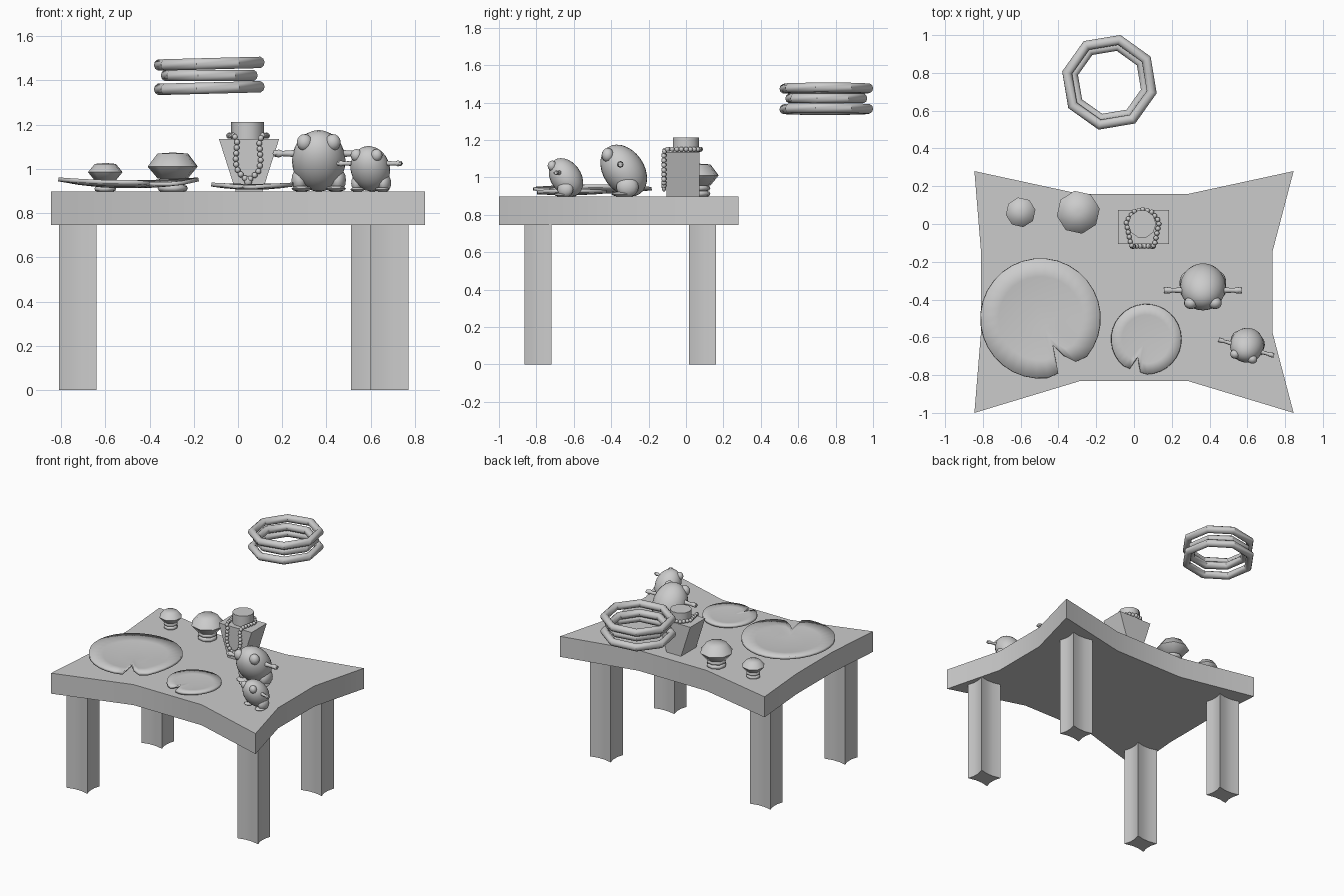
import bpy, bmesh
from math import sin, cos, pi, radians, exp
from mathutils import Matrix, Vector

if "Cube" in bpy.data.objects:
    bpy.data.objects.remove(bpy.data.objects["Cube"])


def finish(bm, name, angle=40):
    bmesh.ops.recalc_face_normals(bm, faces=bm.faces)
    me = bpy.data.meshes.new(name)
    bm.to_mesh(me)
    bm.free()
    ob = bpy.data.objects.new(name, me)
    bpy.context.collection.objects.link(ob)
    bpy.ops.object.select_all(action='DESELECT')
    ob.select_set(True)
    bpy.context.view_layer.objects.active = ob
    bpy.ops.object.shade_smooth_by_angle(angle=radians(angle))
    return ob


def loft(bm, loops, cap=True, closed=False):
    """Skin a list of equal-length vertex loops."""
    rows = [[bm.verts.new(p) for p in lp] for lp in loops]
    n = len(rows[0])
    pairs = list(zip(rows, rows[1:])) + ([(rows[-1], rows[0])] if closed else [])
    for a, b in pairs:
        for i in range(n):
            j = (i + 1) % n
            bm.faces.new((a[i], a[j], b[j], b[i]))
    if cap and not closed:
        bm.faces.new(rows[0])
        bm.faces.new(rows[-1])


def ellipsoid(bm, loc, size, rot=0, seg=16, rings=10, world=Matrix()):
    m = (world @ Matrix.Translation(loc) @ Matrix.Rotation(rot, 4, 'X')
         @ Matrix.Diagonal((*size, 1)))
    bmesh.ops.create_uvsphere(bm, u_segments=seg, v_segments=rings, radius=1, matrix=m)


def pinched(x0, x1, y0, y1, left, right, front, back):
    """Rectangle with inset middle edges: corners stick out."""
    ax, bx = x0 + (x1 - x0) / 3, x1 - (x1 - x0) / 3
    ay, by = y0 + (y1 - y0) / 3, y1 - (y1 - y0) / 3
    return [(x0, y0), (ax, y0 + front), (bx, y0 + front), (x1, y0),
            (x1 - right, ay), (x1 - right, by), (x1, y1),
            (bx, y1 - back), (ax, y1 - back), (x0, y1),
            (x0 + left, by), (x0 + left, ay)]


def prism(name, outline, z0, z1):
    bm = bmesh.new()
    loft(bm, [[(x, y, z) for x, y in outline] for z in (z0, z1)])
    return finish(bm, name)


def circle(cx, cy, z, r, n=8, a0=0.0):
    return [(cx + r * cos(a0 + 2 * pi * i / n), cy + r * sin(a0 + 2 * pi * i / n), z)
            for i in range(n)]


def ring(bm, centre, R, r, a0, n=8, tilt=0.0, m=10):
    M = Matrix.Translation(centre) @ Matrix.Rotation(tilt, 4, 'Y')
    loops = []
    for i in range(n):
        a = a0 + 2 * pi * i / n
        loops.append([M @ Vector(((R + r * cos(b)) * cos(a), (R + r * cos(b)) * sin(a), r * sin(b)))
                      for b in (2 * pi * k / m for k in range(m))])
    loft(bm, loops, closed=True)


# Table top and legs
prism("table_top", pinched(-.845, .845, -1, .28, .035, .112, .17, .122), .745, .898)
for nm, cx, cy in (("front_left", -.725, -.792), ("front_right", .685, -.792),
                   ("back_left", -.725, .088), ("back_right", .595, .088)):
    prism(nm + "_leg", pinched(cx - .085, cx + .085, cy - .0725, cy + .0725,
                               .013, .013, .013, .013), 0, .81)

# Floating hoops
for nm, z, R, tilt in (("lower", 1.365, .23, -1.5), ("middle", 1.422, .198, 0), ("upper", 1.475, .23, -1.5)):
    bm = bmesh.new()
    ring(bm, (-.13, .75, z), R, .027, radians(-13), tilt=radians(tilt))
    finish(bm, nm + "_hoop", 40)


# Leaf pads: shallow dishes with a notch
def pad(name, cx, cy, R, z, lift, notch):
    bm = bmesh.new()
    lo, hi = notch[0][0], notch[-1][0]
    spokes = [(a, f) for a, f in notch]
    n = 30
    spokes += [(hi + (360 - hi + lo) * i / n, 1.0) for i in range(1, n)]
    loops = []
    for k in (.35, .7, 1):
        lp = []
        for a, f in spokes:
            t = radians(a)
            rr = R * f * k
            dip = exp(-((a - hi) / 25) ** 2) * .5
            wave = lift * k * k * (1 - dip + .25 * cos(2 * t))
            lp.append((cx + rr * cos(t), cy + rr * sin(t), z + wave))
        loops.append(lp)
    loft(bm, loops, cap=False)
    bm.verts.ensure_lookup_table()
    inner = [bm.verts[i] for i in range(len(spokes))]
    bm.faces.new(inner)
    ob = finish(bm, name, 50)
    s = ob.modifiers.new("thickness", 'SOLIDIFY')
    s.thickness, s.offset = .018, 0


pad("large_leaf", -.495, -.5, .318, .92, .026, [(-72, .96), (-65, .49), (-58, .73), (-51, .93)])
pad("small_leaf", .065, -.61, .186, .914, .012, [(-119, .96), (-116, .56), (-108, .7), (-100, .96)])


# Mushroom-shaped jars: octagonal cap on stacked bands
def jar(name, cx, cy, s, top, mid, low):
    a0 = radians(10)
    bm = bmesh.new()
    loft(bm, [circle(cx, cy, z, r, 8, a0) for r, z in
              ((.045 * s, .897), (.045 * s, low), (.07 * s, low), (.115 * s, mid),
               (.07 * s, top - .004), (.01 * s, top))])
    h = (low - .897) / 2
    for k in (0, 1):
        ring(bm, (cx, cy, .897 + h * (k + .5)), .054 * s, h * .5, a0, m=8)
    finish(bm, name, 60)


jar("large_jar", -.295, .062, 1, 1.073, 1.01, .957)
jar("small_jar", -.6, .062, .69, 1.026, .985, .947)

# Necklace bust: tapered block with a neck
bm = bmesh.new()
loft(bm, [[(.05 - w, -.105, z), (.05 + w, -.105, z), (.05 + w, .073, z), (.05 - w, .073, z)]
          for w, z in ((.06, .897), (.136, 1.135))])
finish(bm, "necklace_bust", 30)
bm = bmesh.new()
loft(bm, [circle(.043, 0, z, .074, 10) for z in (1.13, 1.212)])
finish(bm, "bust_neck", 40)

# Beads spaced along half a path, mirrored about the bust centre
half = [Vector(p) for p in ((0, .077, 1.15), (.045, .067, 1.15), (.088, .012, 1.15),
                            (.062, -.112, 1.15), (.05, -.118, 1.12), (.057, -.118, 1.03),
                            (.045, -.118, .985), (.012, -.118, .955))]
pts = half + [Vector((-p.x, p.y, p.z)) for p in reversed(half[1:])] + [half[0]]
bm = bmesh.new()
gap, carry = .0255, 0.0
for a, b in zip(pts, pts[1:]):
    d = (b - a).length
    while carry < d:
        p = a.lerp(b, carry / d)
        ellipsoid(bm, (p.x + .046, p.y, p.z), (.0135,) * 3, seg=10, rings=6)
        carry += gap
    carry -= d
ellipsoid(bm, (.046, -.118, .945), (.019, .012, .022), seg=10, rings=6)
finish(bm, "bead_necklace", 60)


# Frog figures: leaning egg body, bulging eyes, arms held out
def frog(name, loc, scale, turn):
    W = (Matrix.Translation(loc) @ Matrix.Rotation(turn, 4, 'Z') @ Matrix.Scale(scale, 4))
    bm = bmesh.new()
    ellipsoid(bm, (0, 0, .139), (.121, .11, .151), radians(35), 24, 14, W)
    for s in (-1, 1):
        ellipsoid(bm, (s * .064, -.085, .222), (.036, .033, .038), 0, 14, 8, W)
        ellipsoid(bm, (s * .086, .02, .052), (.038, .06, .056), 0, 14, 8, W)
        ellipsoid(bm, (s * .078, -.01, .013), (.045, .055, .014), 0, 12, 6, W)
        loops = []
        for x, r in ((.09, .02), (.13, .014), (.165, .012), (.18, .018), (.205, .013)):
            loops.append([W @ Vector((s * x, -.018 + r * cos(t), .172 + r * sin(t)))
                          for t in (2 * pi * i / 8 for i in range(8))])
        loft(bm, loops)
        for dy in (-.012, .012):
            ellipsoid(bm, (s * .195, -.018 + dy, .172), (.014, .006, .008), 0, 8, 6, W)
    finish(bm, name, 60)


frog("large_frog", (.365, -.333, .897), 1, 0)
frog("small_frog", (.598, -.642, .897), .74, radians(-16))
